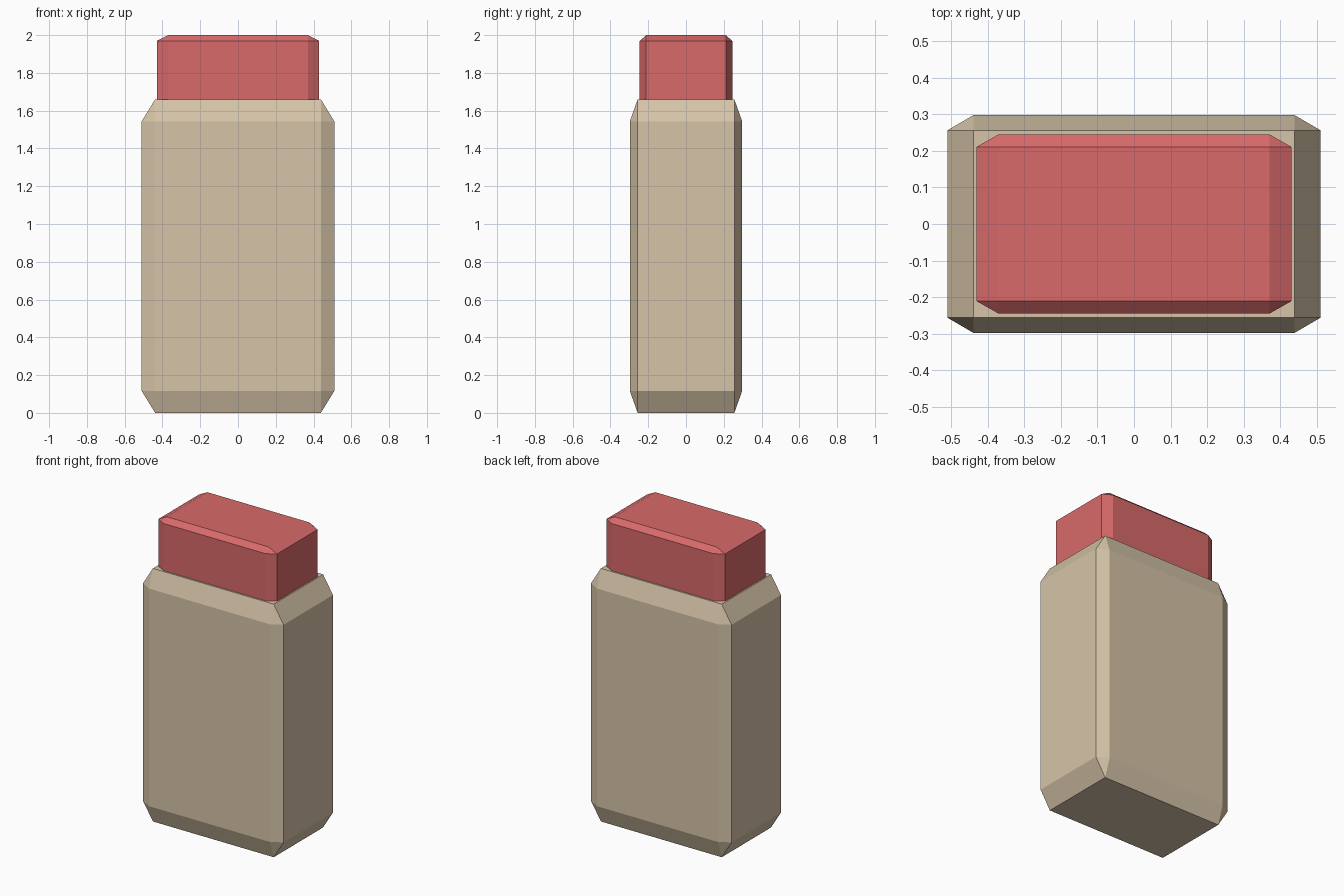
import bpy
import bmesh
from mathutils import Matrix

default = bpy.data.objects.get("Cube")
if default:
    bpy.data.objects.remove(default, do_unlink=True)


def make_material(name, rgb):
    mat = bpy.data.materials.new(name)
    mat.use_nodes = True
    color = (*rgb, 1.0)
    mat.diffuse_color = color
    mat.node_tree.nodes["Principled BSDF"].inputs["Base Color"].default_value = color
    return mat


def chamfered_block(name, width, depth, bottom, top, mat):
    """Unit cube with a one-step chamfer, stretched so the chamfer follows each side."""
    bm = bmesh.new()
    bmesh.ops.create_cube(bm, size=1.0)
    bmesh.ops.bevel(bm, geom=bm.edges[:], offset=0.07, offset_type='OFFSET',
                    segments=1, affect='EDGES', profile=0.5)
    size = Matrix.Diagonal((width, depth, top - bottom, 1.0))
    place = Matrix.Translation((0, 0, (top + bottom) / 2))
    bmesh.ops.transform(bm, matrix=place @ size, verts=bm.verts[:])
    mesh = bpy.data.meshes.new(name)
    bm.to_mesh(mesh)
    bm.free()
    mesh.materials.append(mat)
    obj = bpy.data.objects.new(name, mesh)
    bpy.context.collection.objects.link(obj)
    return obj


beige = make_material("warm beige", (0.672, 0.552, 0.392))
red = make_material("soft red", (0.69, 0.144, 0.144))

# Main container
chamfered_block("container_body", 1.02, 0.595, 0.0, 1.66, beige)

# Lid, its lower end sunk into the container
chamfered_block("lid", 0.86, 0.49, 1.56, 2.0, red)
